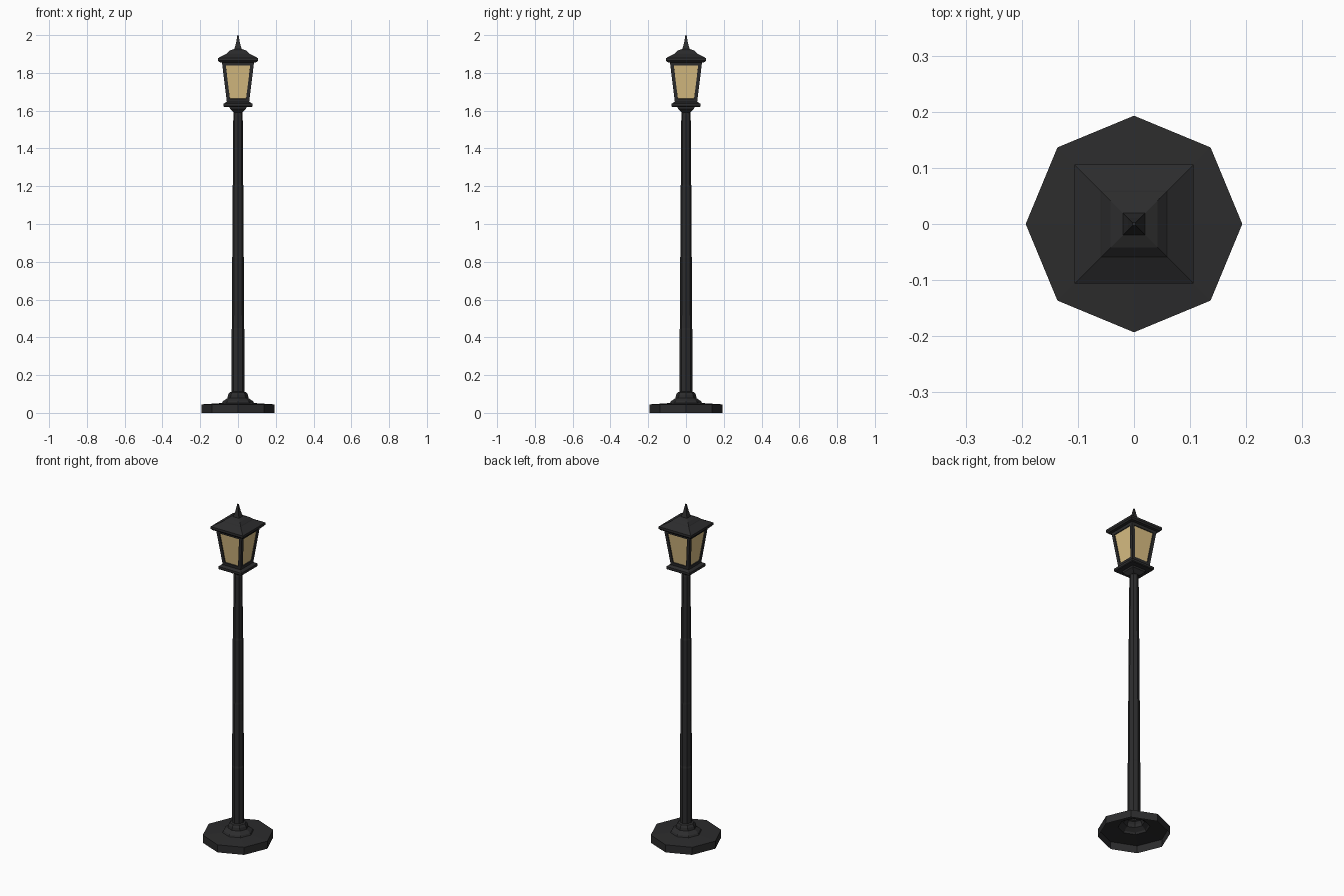
import bpy, bmesh, math

if "Cube" in bpy.data.objects:
    bpy.data.objects.remove(bpy.data.objects["Cube"])


def material(name, rgb):
    m = bpy.data.materials.new(name)
    m.diffuse_color = (*rgb, 1)
    m.use_nodes = True
    m.node_tree.nodes["Principled BSDF"].inputs["Base Color"].default_value = m.diffuse_color
    return m


IRON = material("black_iron", (0.025, 0.025, 0.026))
GLASS = material("amber_glass", (0.70, 0.52, 0.23))


def finish(name, bm, mat):
    me = bpy.data.meshes.new(name)
    bm.normal_update()
    bm.to_mesh(me)
    bm.free()
    me.materials.append(mat)
    ob = bpy.data.objects.new(name, me)
    bpy.context.collection.objects.link(ob)
    return ob


def stack(sides, profile, bottom=True, top=True):
    """Loft regular rings; for 4 sides the profile gives half widths."""
    bm = bmesh.new()
    square = sides == 4
    start = math.pi / 4 if square else 0
    rings = []
    for r, z in profile:
        r *= math.sqrt(2) if square else 1
        rings.append([bm.verts.new((r * math.cos(start + 2 * math.pi * i / sides),
                                    r * math.sin(start + 2 * math.pi * i / sides), z))
                      for i in range(sides)])
    for a, b in zip(rings, rings[1:]):
        for i in range(sides):
            j = (i + 1) % sides
            bm.faces.new((a[i], a[j], b[j], b[i]))
    if bottom:
        bm.faces.new(rings[0][::-1])
    if top:
        bm.faces.new(rings[-1])
    return bm


# Octagonal foot, open underneath, with its stepped collar
finish("base", stack(8, [(0.193, 0), (0.193, 0.045), (0.085, 0.052), (0.08, 0.062),
                         (0.056, 0.078), (0.053, 0.095), (0.045, 0.108), (0.034, 0.112)],
                     bottom=False, top=False), IRON)

# Tapering pole with fine steps
finish("pole", stack(8, [(0.034, 0.112), (0.034, 0.44), (0.032, 0.45), (0.031, 0.82),
                         (0.030, 0.83), (0.029, 1.20), (0.027, 1.21), (0.025, 1.575),
                         (0.022, 1.595)], bottom=False), IRON)

# Square cup and tray that carry the lantern
finish("lantern_cup", stack(4, [(0.022, 1.59), (0.030, 1.597), (0.043, 1.61),
                                (0.045, 1.622)]), IRON)
finish("lantern_tray", stack(4, [(0.073, 1.620), (0.076, 1.624), (0.076, 1.637),
                                 (0.066, 1.644), (0.060, 1.646)]), IRON)

# Tapered frame with a window opening in each side
bm = stack(4, [(0.059, 1.645), (0.085, 1.857)])
walls = [f for f in bm.faces if abs(f.normal.z) < 0.5 or f.calc_center_median().z < 1.8]
bm.normal_update()
walls = [f for f in bm.faces if abs(f.normal.z) < 0.5]
bmesh.ops.inset_individual(bm, faces=walls, thickness=0.018, use_even_offset=True)
bmesh.ops.inset_individual(bm, faces=walls, thickness=0.0, depth=-0.006)
bmesh.ops.delete(bm, geom=walls, context='FACES')
finish("lantern_frame", bm, IRON)

# Amber panes just behind the frame
finish("glass_panes", stack(4, [(0.0545, 1.655), (0.078, 1.847)]), GLASS)

# Roof with thick eave and stepped crown
finish("roof", stack(4, [(0.084, 1.855), (0.100, 1.857), (0.106, 1.865), (0.106, 1.878),
                         (0.060, 1.902), (0.057, 1.906), (0.042, 1.919),
                         (0.020, 1.927)]), IRON)

# Spike
finish("finial", stack(4, [(0.020, 1.925), (0.017, 1.935), (0.011, 1.955),
                           (0.003, 2.0)]), IRON)
